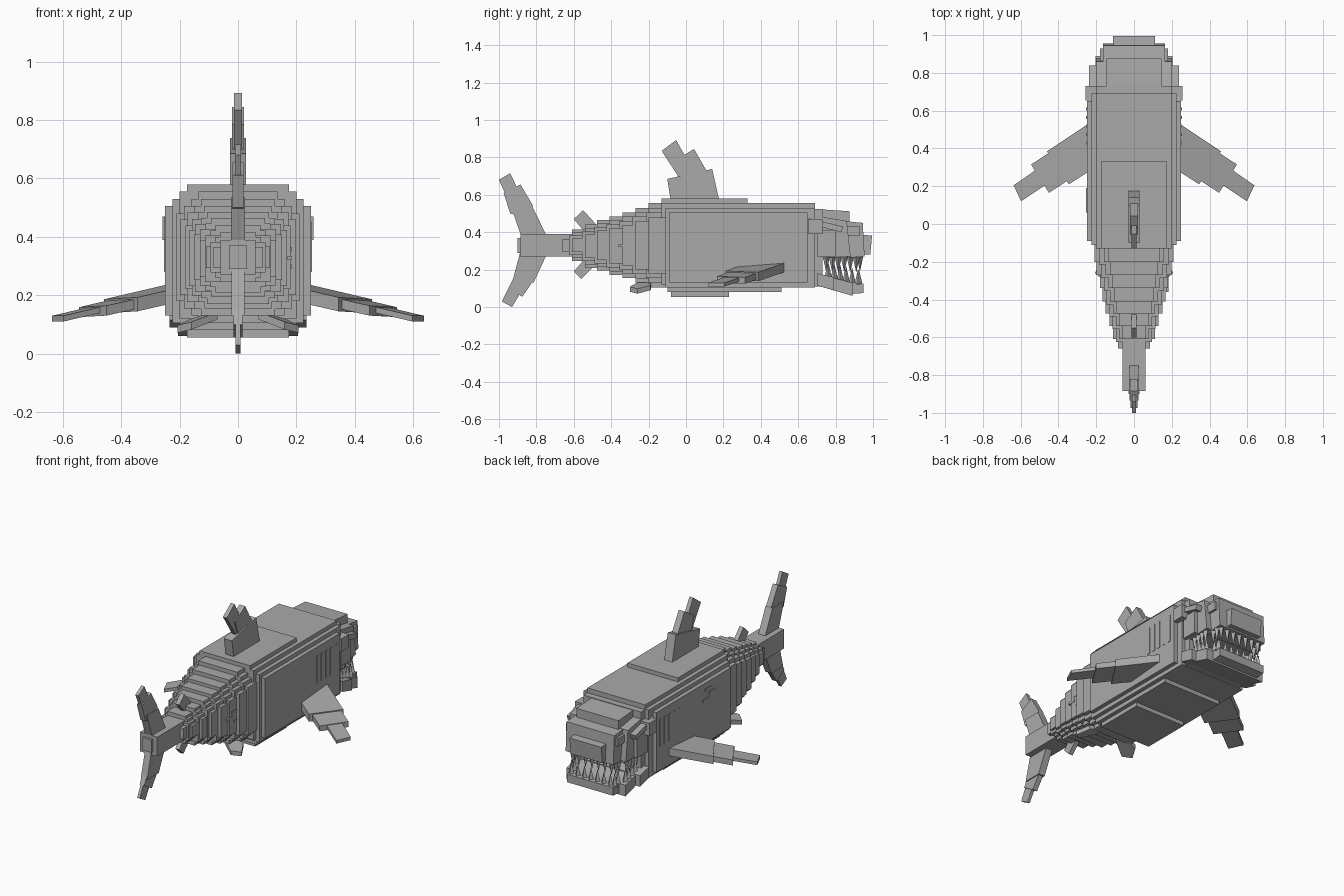
import bpy, bmesh, math
from mathutils import Matrix, Vector

if "Cube" in bpy.data.objects:
    bpy.data.objects.remove(bpy.data.objects["Cube"])

grey = bpy.data.materials.new("stone_grey")
grey.diffuse_color = (0.4, 0.4, 0.4, 1)
grey.use_nodes = True
grey.node_tree.nodes["Principled BSDF"].inputs["Base Color"].default_value = grey.diffuse_color


def finish(name, bm):
    bmesh.ops.recalc_face_normals(bm, faces=bm.faces)
    me = bpy.data.meshes.new(name)
    bm.to_mesh(me)
    bm.free()
    me.materials.append(grey)
    ob = bpy.data.objects.new(name, me)
    bpy.context.collection.objects.link(ob)
    return ob


def box(bm, x0, x1, y0, y1, z0, z1):
    m = Matrix.Translation(((x0 + x1) / 2, (y0 + y1) / 2, (z0 + z1) / 2)) @ \
        Matrix.Diagonal((x1 - x0, y1 - y0, z1 - z0, 1))
    bmesh.ops.create_cube(bm, size=1, matrix=m)


def mid(bm, hw, y0, y1, z0, z1):
    box(bm, -hw, hw, y0, y1, z0, z1)


def loft(bm, a, b):
    # closed solid between two matching outlines
    va = [bm.verts.new(p) for p in a]
    vb = [bm.verts.new(p) for p in b]
    bm.faces.new(va)
    bm.faces.new(vb[::-1])
    n = len(a)
    for i in range(n):
        j = (i + 1) % n
        bm.faces.new((va[i], vb[i], vb[j], va[j]))


def plate(bm, hw, pts):
    # side outline (y, z) extruded across x
    loft(bm, [(-hw, y, z) for y, z in pts], [(hw, y, z) for y, z in pts])


# main body: nested boxes make the stepped corners
bm = bmesh.new()
mid(bm, .25, -.09, .65, .13, .505)
mid(bm, .225, -.11, .69, .105, .53)
mid(bm, .20, -.13, .69, .12, .555)
mid(bm, .20, -.10, .51, .08, .3)
mid(bm, .175, -.13, .33, .3, .58)
mid(bm, .175, -.08, .23, .055, .3)
mid(bm, .20, .6, .73, .11, .525)
finish("body", bm)

# tapering rear body: start y, half width, bottom, top
bm = bmesh.new()
rings = [(-.61, .11, .245, .415), (-.54, .13, .21, .44), (-.475, .15, .195, .465),
         (-.41, .168, .17, .485), (-.34, .18, .155, .505), (-.27, .198, .13, .53),
         (-.20, .21, .105, .555)]
for i, (y, hw, zb, zt) in enumerate(rings):
    s = .016 + .0015 * i
    for k in range(4):
        d = (3 - k) * s
        mid(bm, hw - k * s, y - .015 * (k == 1), min(y + .14, -.08), zb + d, zt - d)
mid(bm, .085, -.66, -.5, .295, .365)
mid(bm, .06, -.885, -.55, .27, .39)
mid(bm, .03, -.90, -.8, .29, .37)
finish("rear_body", bm)

# tail fin
bm = bmesh.new()
plate(bm, .024, [(-.885, .39), (-.935, .535), (-.82, .535), (-.75, .39), (-.75, .33), (-.885, .33)])
plate(bm, .018, [(-.94, .50), (-.975, .61), (-.885, .655), (-.82, .545), (-.82, .48)])
plate(bm, .011, [(-.955, .58), (-1.0, .68), (-.94, .716), (-.885, .60)])
plate(bm, .022, [(-.885, .30), (-.93, .13), (-.815, .13), (-.75, .27), (-.75, .30)])
plate(bm, .016, [(-.92, .16), (-.95, .10), (-.875, .055), (-.81, .15)])
plate(bm, .009, [(-.94, .12), (-.985, .03), (-.93, .0), (-.87, .10)])
finish("tail_fin", bm)

# dorsal fins and anal fin
bm = bmesh.new()
plate(bm, .028, [(-.08, .56), (-.10, .685), (.14, .738), (.18, .56)])
plate(bm, .020, [(-.025, .69), (-.055, .785), (.043, .845), (.112, .725)])
plate(bm, .013, [(-.03, .68), (-.13, .835), (-.053, .893), (.045, .72)])
finish("dorsal_fin", bm)
bm = bmesh.new()
plate(bm, .014, [(-.54, .40), (-.60, .47), (-.55, .518), (-.47, .43)])
finish("small_dorsal_fin", bm)
bm = bmesh.new()
plate(bm, .014, [(-.54, .26), (-.60, .19), (-.56, .15), (-.49, .22)])
finish("anal_fin", bm)


# paired fins
def swept(bm, side, pts, top, thick):
    up = [(side * x, y, top(x, y)) for x, y in pts]
    loft(bm, up, [(x, y, z - thick) for x, y, z in up])


for side, label in ((1, "right"), (-1, "left")):
    bm = bmesh.new()
    slope = lambda x, y: .235 - .18 * (x - .25) - .08 * (.527 - y)
    swept(bm, side, [(.22, .545), (.46, .385), (.345, .21), (.22, .29)], slope, .048)
    lower = lambda x, y: slope(x, y) - .006
    swept(bm, side, [(.40, .41), (.545, .315), (.45, .165), (.32, .25)], lower, .034)
    tip = lambda x, y: slope(x, y) - .01
    swept(bm, side, [(.50, .30), (.637, .205), (.598, .12), (.44, .225)], tip, .02)
    finish(label + "_pectoral_fin", bm)
    bm = bmesh.new()
    swept(bm, side, [(.07, -.18), (.17, -.19), (.207, -.26), (.16, -.30), (.07, -.24)],
          lambda x, y: .145 - .32 * (x - .07) + .1 * (y + .22), .026)
    finish(label + "_pelvic_fin", bm)

# upper head and snout
bm = bmesh.new()
plate(bm, .145, [(.68, .525), (.875, .512), (.875, .28), (.68, .28)])
plate(bm, .2, [(.68, .49), (.86, .46), (.88, .27), (.68, .26)])
plate(bm, .165, [(.84, .46), (.945, .45), (.955, .27), (.84, .26)])
plate(bm, .11, [(.90, .39), (.995, .382), (.985, .28), (.90, .28)])
finish("head", bm)

# brow ridges and cheek blocks
for side, label in ((1, "right"), (-1, "left")):
    bm = bmesh.new()
    strip = [(.655, .475), (.84, .43), (.83, .40), (.655, .445)]
    loft(bm, [(side * .15, y, z) for y, z in strip], [(side * .238, y, z) for y, z in strip])
    box(bm, *sorted((side * .2, side * .258)), .655, .73, .39, .47)
    box(bm, *sorted((side * .15, side * .222)), .70, .80, .27, .41)
    box(bm, *sorted((side * .1, side * .18)), .85, .93, .38, .43)
    finish(label + "_cheek", bm)

# lower jaw
bm = bmesh.new()
plate(bm, .235, [(.70, .18), (.79, .16), (.79, .09), (.70, .115)])
plate(bm, .205, [(.70, .178), (.89, .13), (.89, .06), (.70, .115)])
plate(bm, .16, [(.86, .135), (.95, .125), (.95, .075), (.86, .068)])
finish("lower_jaw", bm)

# teeth: rows along both sides and across the front
bm = bmesh.new()


def tooth(x, y, z, h):
    rot = Matrix.Identity(4) if h > 0 else Matrix.Rotation(math.pi, 4, 'X')
    bmesh.ops.create_cone(bm, cap_ends=True, segments=4, radius1=.019, radius2=0, depth=abs(h),
                          matrix=Matrix.Translation((x, y, z + h / 2)) @ rot)


for i in range(6):
    y = .75 + i * .032
    x = .18 if y < .86 else .15
    for side in (1, -1):
        tooth(side * x, y, .27, -.085)
        tooth(side * x, y + .01, .165 - .25 * (y - .73), .085)
for i in range(7):
    x = -.135 + i * .045
    tooth(x, .93, .275, -.085)
    tooth(x + .01, .925, .12, .08)
finish("teeth", bm)

# gill slits and scars as thin plates
bm = bmesh.new()
for side in (1, -1):
    for i in range(5):
        y = .42 + i * .045
        box(bm, *sorted((side * .245, side * .253)), y, y + .018, .28, .45)
finish("gill_slits", bm)
bm = bmesh.new()
for dy, z in ((.06, .42), (.10, .45), (.12, .39)):
    box(bm, -.253, -.245, dy, dy + .07, z, z + .018)
    box(bm, .17, .183, dy - .42, dy - .37, z - .1, z - .085)
finish("scars", bm)
